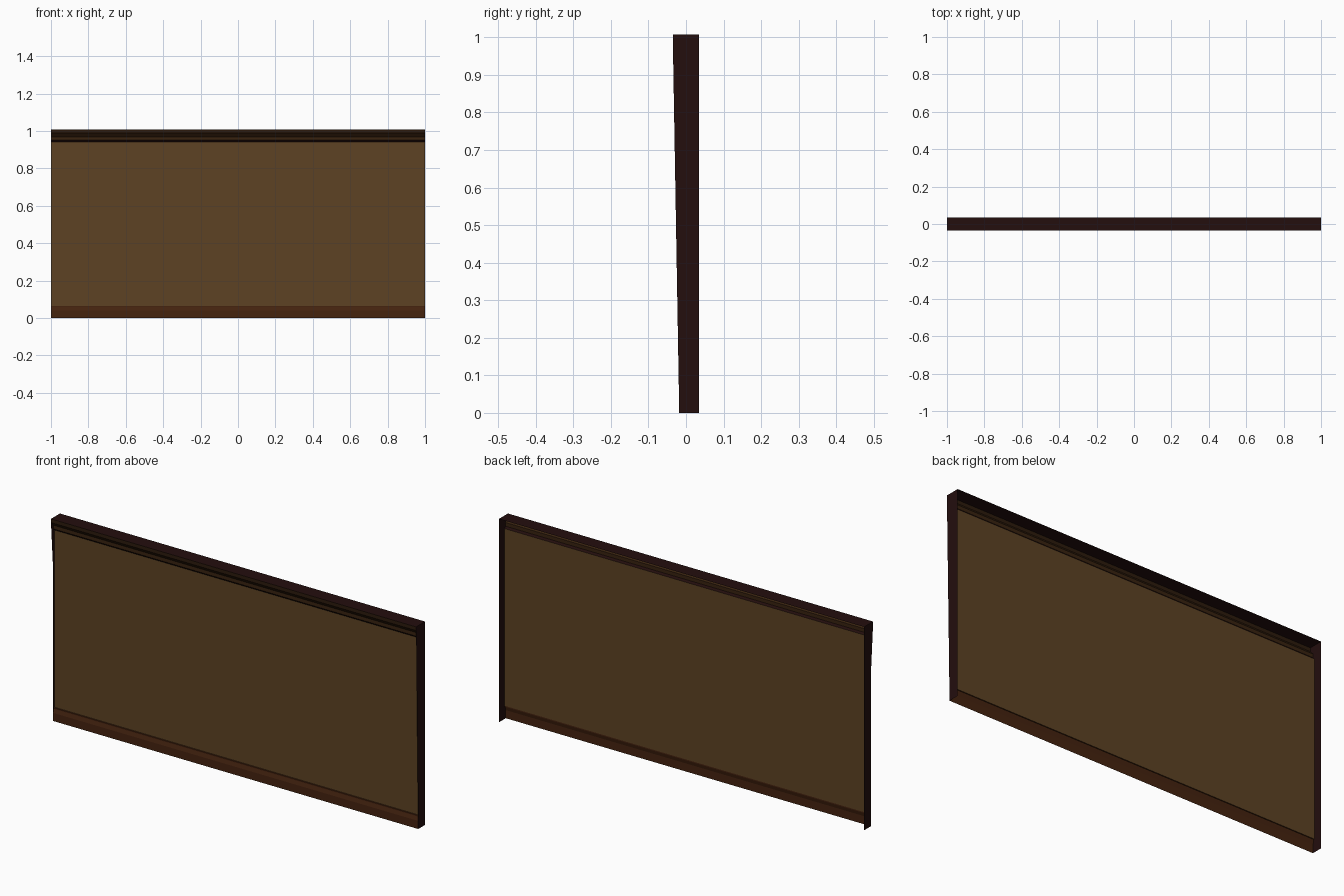
import bpy
import bmesh

if "Cube" in bpy.data.objects:
    bpy.data.objects.remove(bpy.data.objects["Cube"])


def material(name, rgb):
    """Flat colour given as sRGB 0-255, stored as linear."""
    lin = [c / 255 / 12.92 if c < 10.3 else ((c / 255 + 0.055) / 1.055) ** 2.4 for c in rgb]
    m = bpy.data.materials.new(name)
    m.diffuse_color = (*lin, 1)
    m.use_nodes = True
    m.node_tree.nodes["Principled BSDF"].inputs["Base Color"].default_value = m.diffuse_color
    return m


WALL = material("tan_brown", (93, 66, 35))
CORNICE = material("cornice_brown", (56, 34, 15))
LIP = material("dark_lip_brown", (44, 26, 12))
BASE = material("baseboard_brown", (69, 35, 15))
DARK = material("near_black_brown", (35, 14, 13))

HALF = 1.0
BACK = 0.035


def make_object(name, bm, mats):
    mesh = bpy.data.meshes.new(name)
    bm.to_mesh(mesh)
    bm.free()
    for m in mats:
        mesh.materials.append(m)
    ob = bpy.data.objects.new(name, mesh)
    bpy.context.collection.objects.link(ob)
    return ob


def strip(name, profile, mats, slots=None):
    """Sweep a (y, z) profile, listed top to bottom, along the width."""
    bm = bmesh.new()
    rows = [[bm.verts.new((x, y, z)) for x in (-HALF, HALF)] for y, z in profile]
    for i, (a, b) in enumerate(zip(rows, rows[1:])):
        f = bm.faces.new((a[0], b[0], b[1], a[1]))
        f.material_index = slots[i] if slots else 0
    return make_object(name, bm, mats)


# Profiles of the front, from top to bottom
cornice = [(-0.035, 1.007), (-0.035, 0.989), (-0.017, 0.969), (-0.017, 0.951), (-0.009, 0.942)]
wall = [(-0.009, 0.942), (-0.009, 0.065)]
baseboard = [(-0.009, 0.065), (-0.013, 0.064), (-0.013, 0.058), (-0.018, 0.040), (-0.018, 0.0)]

strip("cornice", cornice, [LIP, CORNICE, DARK], [0, 1, 1, 2])
strip("wall_panel", wall, [WALL])
strip("baseboard", baseboard, [BASE])

# Top cover; the back and underside are open
strip("top_cover", [(BACK, 1.007), (-0.035, 1.007)], [DARK])

# End caps follow the full profile
outline = cornice + baseboard + [(BACK, 0.0), (BACK, 1.007)]
for side, x in (("left", -HALF), ("right", HALF)):
    bm = bmesh.new()
    pts = outline if x > 0 else outline[::-1]
    bm.faces.new([bm.verts.new((x, y, z)) for y, z in pts])
    bmesh.ops.triangulate(bm, faces=bm.faces[:])
    make_object(side + "_end_cap", bm, [DARK])
